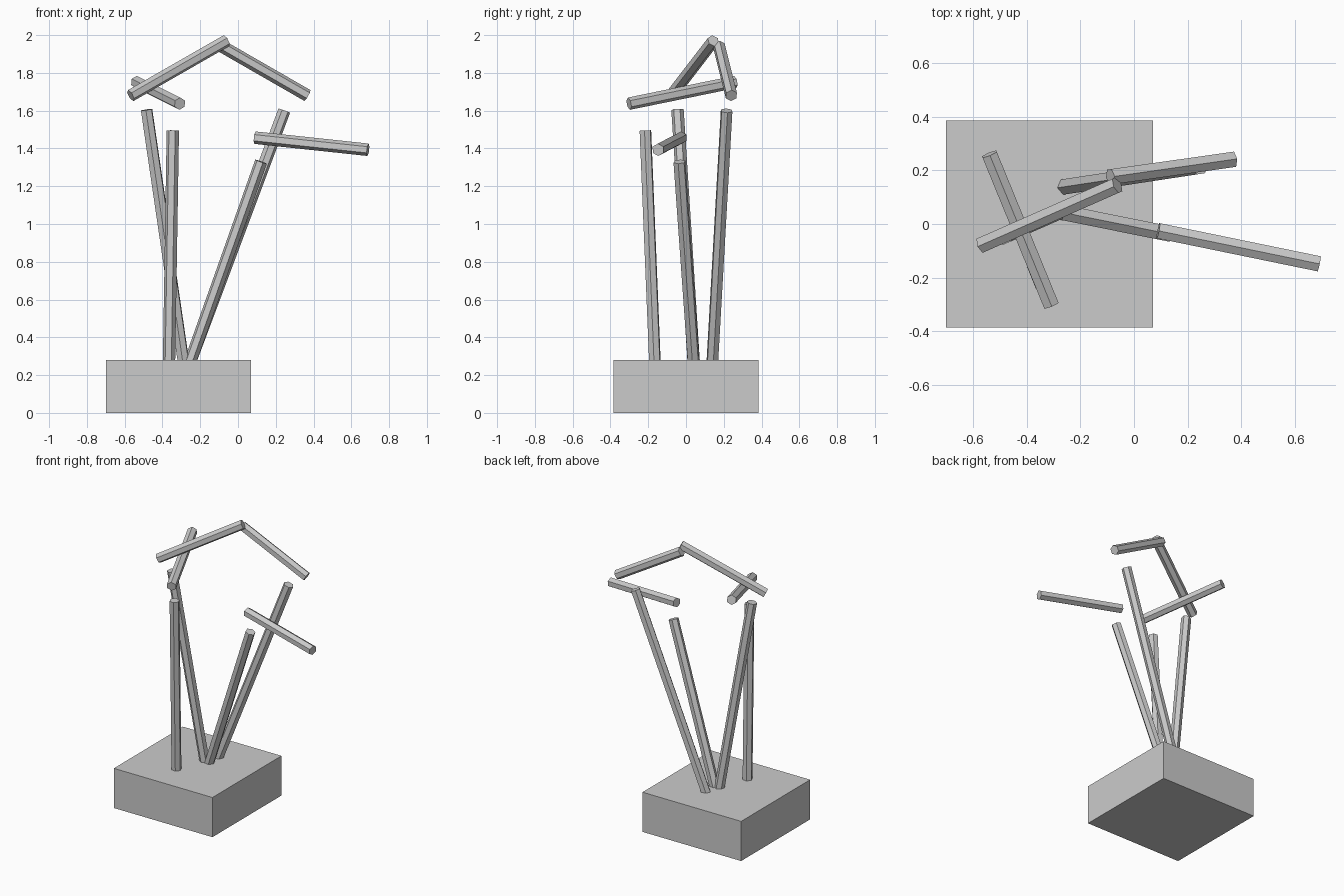
import bpy
from mathutils import Vector

if "Cube" in bpy.data.objects:
    bpy.data.objects.remove(bpy.data.objects["Cube"])


def hex_rod(name, start, end, radius=0.033):
    """Six-sided rod running between two points, one ridge facing up."""
    a, b = Vector(start), Vector(end)
    bpy.ops.mesh.primitive_cylinder_add(
        vertices=6, radius=radius, depth=(b - a).length, location=(a + b) / 2)
    rod = bpy.context.object
    rod.name = name
    rod.rotation_mode = 'QUATERNION'
    rod.rotation_quaternion = (b - a).to_track_quat('Z', 'Y')
    return rod


def stem(name, foot, tip, base_top=0.28, sink=0.05):
    """Upright rod, with its foot sunk a little into the base."""
    foot, tip = Vector((*foot, base_top)), Vector(tip)
    hex_rod(name, foot - (tip - foot).normalized() * sink, tip)


# Square base block
bpy.ops.mesh.primitive_cube_add(size=1, location=(-0.315, 0, 0.14))
base = bpy.context.object
base.name = "base"
base.scale = (0.77, 0.77, 0.28)

# Leaning stems: foot on the base, then tip
stem("stem_left", (-0.29, 0.04), (-0.484, -0.045, 1.605))
stem("stem_front", (-0.365, -0.165), (-0.345, -0.215, 1.495))
stem("stem_back", (-0.25, 0.14), (0.245, 0.215, 1.6))
stem("stem_right", (-0.25, 0.04), (0.122, -0.035, 1.33))

# Floating cross rods above the stems
hex_rod("rod_top_left", (-0.568, -0.078, 1.68), (-0.062, 0.145, 1.97))
hex_rod("rod_top_right", (-0.088, 0.175, 1.942), (0.368, 0.24, 1.68))
hex_rod("rod_left", (-0.538, 0.26, 1.752), (-0.308, -0.302, 1.637))
hex_rod("rod_right", (0.09, -0.025, 1.457), (0.688, -0.148, 1.393))
